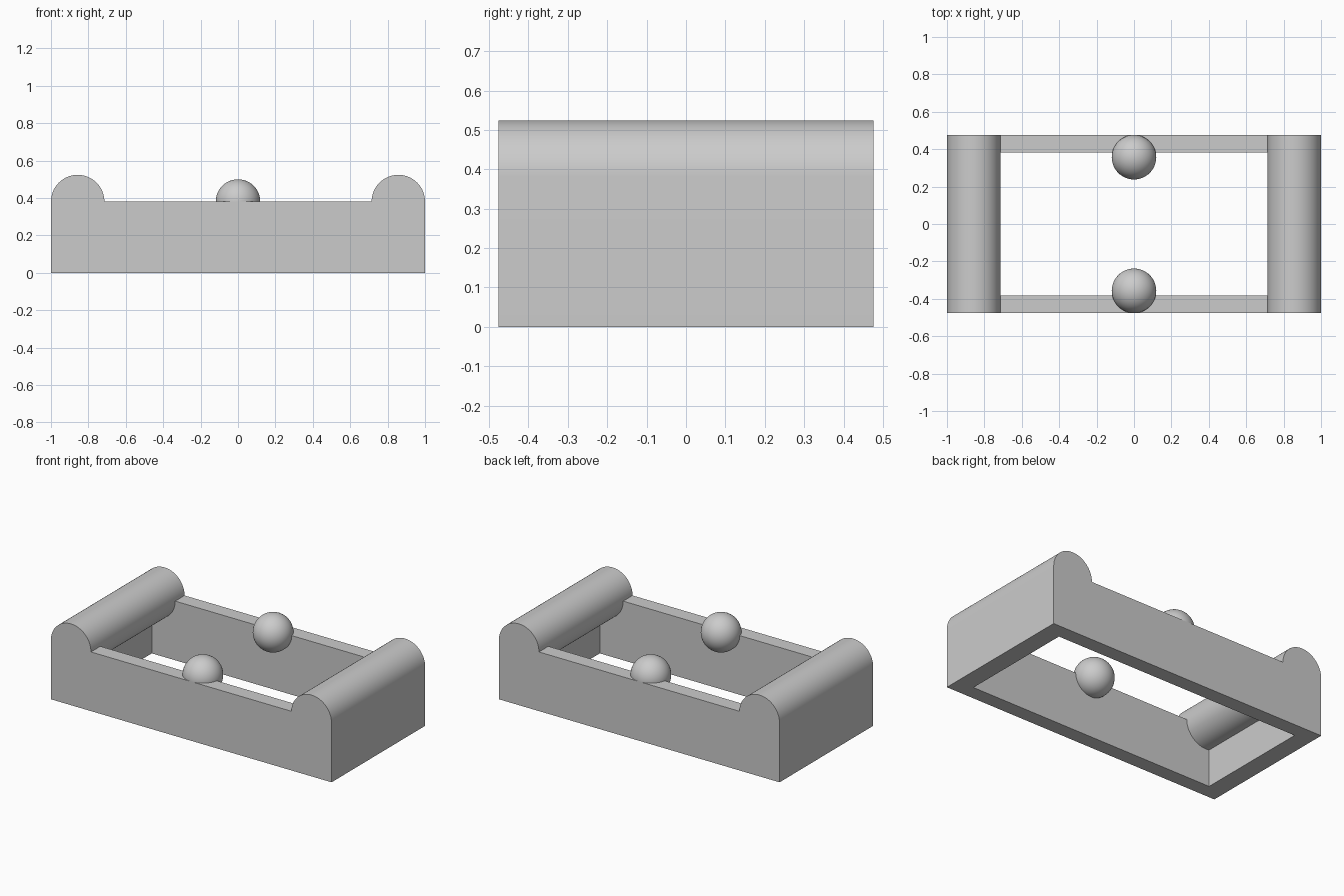
import bpy, bmesh
from math import sin, cos, pi, asin, sqrt

if "Cube" in bpy.data.objects:
    bpy.data.objects.remove(bpy.data.objects["Cube"])

U = 1 / 42            # design unit: the frame is 84 x 40 units
RAIL_Z, ROLL_R, ROLL_X = 16, 6, 36
SEG = 32              # segments in a half roll


def arc(a0, a1, n):
    """Points on the right-hand roll circle, in units."""
    return [(ROLL_X + ROLL_R * cos(a0 + (a1 - a0) * i / n),
             RAIL_Z + ROLL_R * sin(a0 + (a1 - a0) * i / n)) for i in range(n + 1)]


def extrude_profile(name, half, depth):
    """Mirror a half profile (x, z) and extrude it along y by +-depth."""
    pts = half + [(-x, z) for x, z in reversed(half)]
    bm = bmesh.new()
    face = bm.faces.new([bm.verts.new((x * U, -depth * U, z * U)) for x, z in pts])
    ext = bmesh.ops.extrude_face_region(bm, geom=[face])
    verts = [g for g in ext["geom"] if isinstance(g, bmesh.types.BMVert)]
    bmesh.ops.translate(bm, verts=verts, vec=(0, 2 * depth * U, 0))
    bmesh.ops.recalc_face_normals(bm, faces=bm.faces[:])
    mesh = bpy.data.meshes.new(name)
    bm.to_mesh(mesh)
    bm.free()
    obj = bpy.data.objects.new(name, mesh)
    bpy.context.collection.objects.link(obj)
    return obj


def smooth(obj):
    bpy.ops.object.select_all(action='DESELECT')
    obj.select_set(True)
    bpy.context.view_layer.objects.active = obj
    bpy.ops.object.shade_smooth_by_angle()


# Frame silhouette with a rounded roll on each end
frame = extrude_profile("frame", [(42, 0)] + arc(0, pi, SEG), 20)

# Open middle, leaving the underside of each roll overhanging inside
wall_x = 37
low = 2 * pi - asin(sqrt(ROLL_R**2 - (wall_x - ROLL_X)**2) / ROLL_R)
cutter = extrude_profile("opening_cutter",
                         [(wall_x, -3)] + arc(low, pi, SEG // 2) + [(29, 19)], 16)
cutter.hide_render = True

cut = frame.modifiers.new("opening", 'BOOLEAN')
cut.operation, cut.solver, cut.object = 'DIFFERENCE', 'EXACT', cutter
bpy.context.view_layer.objects.active = frame
bpy.ops.object.modifier_apply(modifier=cut.name)
bpy.data.objects.remove(cutter)
smooth(frame)

# Balls set on the middle of the side rails
for side, name in ((-1, "front_ball"), (1, "back_ball")):
    bpy.ops.mesh.primitive_uv_sphere_add(segments=48, ring_count=24, radius=5 * U,
                                         location=(0, side * 15 * U, RAIL_Z * U))
    ball = bpy.context.object
    ball.name = name
    smooth(ball)
